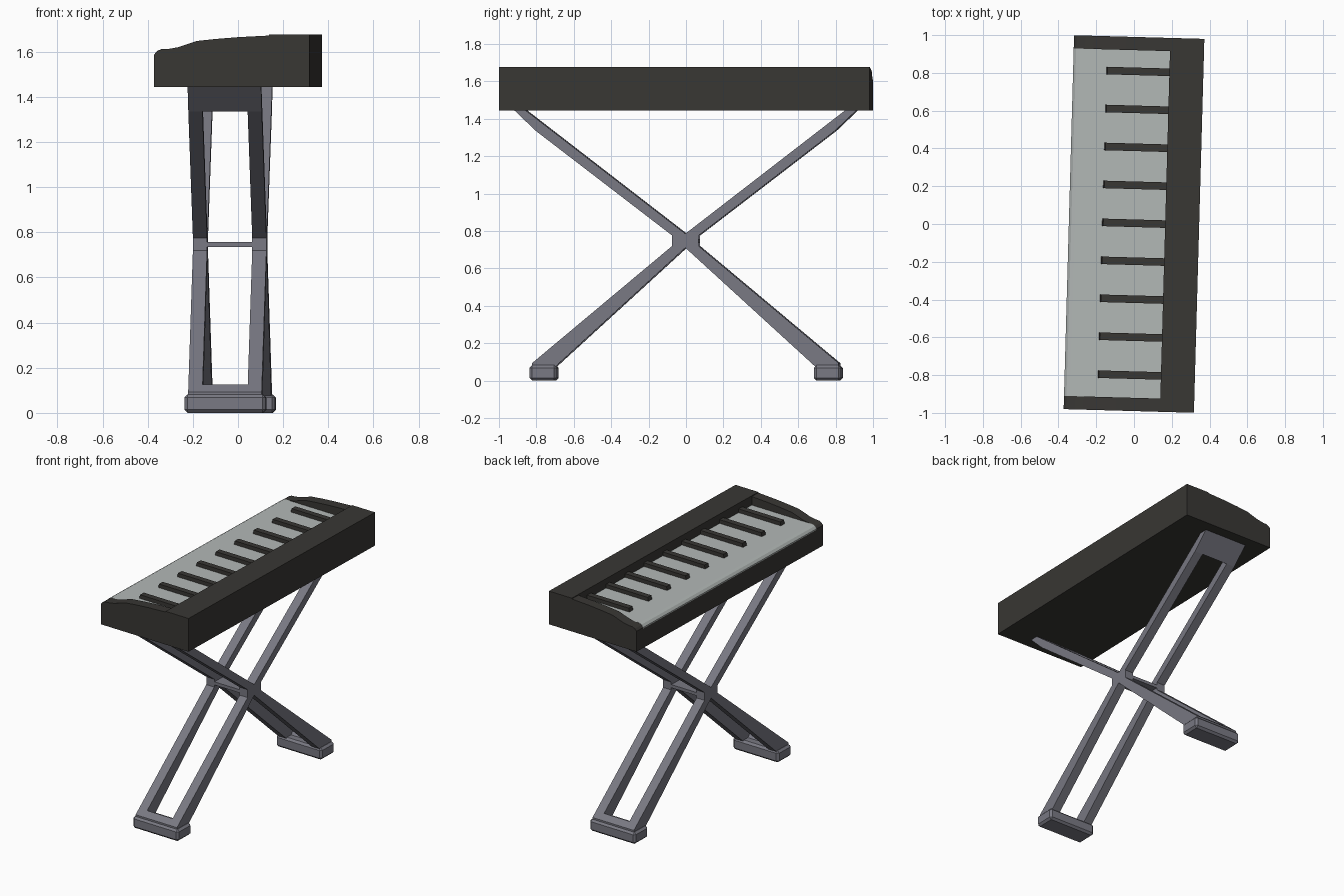
import bpy, bmesh, math
from mathutils import Vector

if "Cube" in bpy.data.objects:
    bpy.data.objects.remove(bpy.data.objects["Cube"])

TURN = math.radians(-1.6)   # whole model is turned slightly about z
CX = -0.035                 # stand centre line, across the keyboard


def material(name, rgb):
    m = bpy.data.materials.new(name)
    m.diffuse_color = (*rgb, 1)
    m.use_nodes = True
    m.node_tree.nodes["Principled BSDF"].inputs["Base Color"].default_value = m.diffuse_color
    return m


DARK = material("dark_plastic", (0.04, 0.038, 0.034))
PALE = material("pale_keys", (0.45, 0.48, 0.47))
METAL = material("grey_metal", (0.19, 0.19, 0.225))


def prism(name, pts, axis, lo, hi, mat):
    """Extrude a profile: (x, z) points along y, or (y, z) points along x."""
    bm = bmesh.new()
    place = (lambda a, b: (a, lo, b)) if axis == 'y' else (lambda a, b: (lo, a, b))
    face = bm.faces.new([bm.verts.new(place(a, b)) for a, b in pts])
    ext = bmesh.ops.extrude_face_region(bm, geom=[face])
    shift = Vector((0, hi - lo, 0)) if axis == 'y' else Vector((hi - lo, 0, 0))
    bmesh.ops.translate(bm, vec=shift,
                        verts=[v for v in ext["geom"] if isinstance(v, bmesh.types.BMVert)])
    bmesh.ops.recalc_face_normals(bm, faces=bm.faces)
    me = bpy.data.meshes.new(name)
    bm.to_mesh(me)
    bm.free()
    me.materials.append(mat)
    ob = bpy.data.objects.new(name, me)
    ob.rotation_euler.z = TURN
    bpy.context.collection.objects.link(ob)
    return ob


def box(name, x0, x1, y0, y1, z0, z1, mat, bevel=0.0):
    ob = prism(name, [(x0, z0), (x1, z0), (x1, z1), (x0, z1)], 'y', y0, y1, mat)
    if bevel:
        mod = ob.modifiers.new("chamfer", 'BEVEL')
        mod.width = bevel
        mod.segments = 1
    return ob


# keyboard case: side profile with a key well cut out of it
case = prism("keyboard_case", [
    (-0.345, 1.445), (0.345, 1.445), (0.345, 1.677), (0.165, 1.677), (0.165, 1.672),
    (0.03, 1.665), (-0.07, 1.657), (-0.155, 1.648), (-0.24, 1.62), (-0.285, 1.612),
    (-0.315, 1.61), (-0.332, 1.602), (-0.345, 1.587)], 'y', -0.99, 0.99, DARK)
well = box("key_well_cutter", -0.6, 0.165, -0.92, 0.92, 1.58, 1.9, DARK)
well.hide_render = True
cut = case.modifiers.new("key_well", 'BOOLEAN')
cut.operation = 'DIFFERENCE'
cut.solver = 'EXACT'
cut.object = well
bpy.context.view_layer.objects.active = case
bpy.ops.object.modifier_apply(modifier=cut.name)
bpy.data.objects.remove(well)

# white key bed with rounded front lip
prism("white_keys", [(-0.345, 1.58), (0.165, 1.58), (0.165, 1.612), (-0.315, 1.612),
                     (-0.332, 1.604), (-0.345, 1.588)], 'y', -0.92, 0.92, PALE)

# black keys
for i in range(9):
    y = (i - 4) * 0.201 + 0.004
    prism(f"black_key_{i + 1}", [(-0.17, 1.605), (0.165, 1.605), (0.165, 1.638), (-0.163, 1.638)],
          'y', y - 0.02, y + 0.02, DARK)

# crossed side rails of the stand
half = [(-0.855, 1.445), (-0.915, 1.445), (-0.80, 1.335), (-0.07, 0.775),
        (-0.07, 0.72), (-0.82, 0.093), (-0.82, 0.07), (-0.70, 0.07)]
cross = [(0, 0.785)] + half + [(0, 0.71)] + [(-y, z) for y, z in reversed(half)]
for side, name in ((-1, "left"), (1, "right")):
    a, b = sorted((CX + side * 0.1, CX + side * 0.163))
    prism(f"{name}_cross_rail", cross, 'x', a, b, METAL)

# centre hub bar flaring into the rails
hub = [(-0.163, 0.72), (-0.163, 0.775), (-0.1, 0.757), (0.1, 0.757),
       (0.163, 0.775), (0.163, 0.72), (0.1, 0.735), (-0.1, 0.735)]
prism("hub_bar", [(CX + x, z) for x, z in hub], 'y', -0.069, 0.069, METAL)

# end bars and feet
top_bar = [(-0.915, 1.445), (-0.855, 1.445), (-0.768, 1.378), (-0.80, 1.335)]
low_bar = [(-0.82, 0.07), (-0.82, 0.093), (-0.782, 0.125), (-0.735, 0.07)]
for s, name in ((1, "front"), (-1, "back")):
    for bar, label in ((top_bar, "top"), (low_bar, "low")):
        prism(f"{name}_{label}_bar", [(s * y, z) for y, z in bar], 'x', CX - 0.1, CX + 0.1, METAL)
    box(f"{name}_foot", CX - 0.18, CX + 0.18, -s * 0.76 - 0.073, -s * 0.76 + 0.073,
        0, 0.082, METAL, 0.014)
